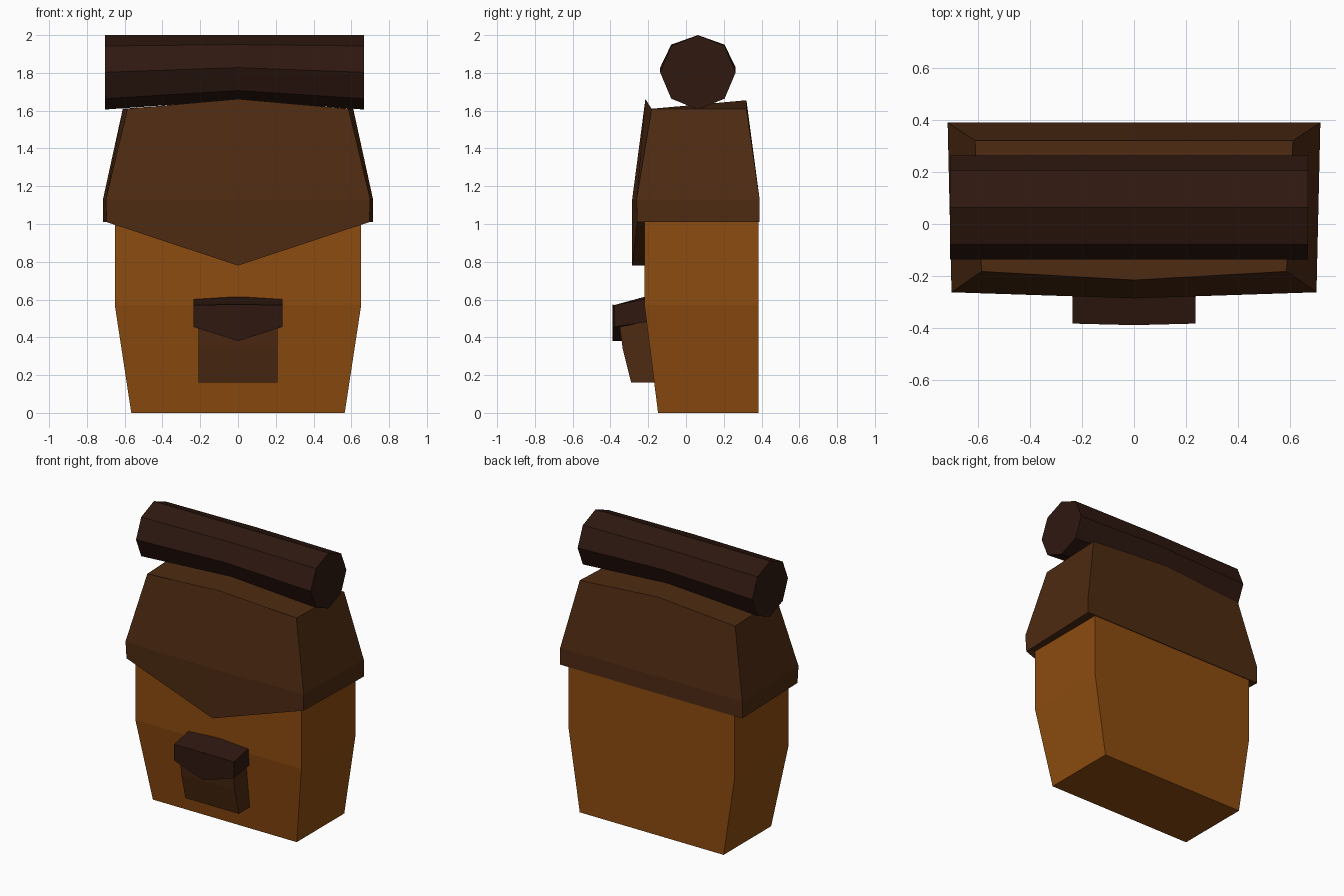
import bpy, bmesh, math

if "Cube" in bpy.data.objects:
    bpy.data.objects.remove(bpy.data.objects["Cube"])


def material(name, rgb):
    m = bpy.data.materials.new(name)
    m.diffuse_color = (*rgb, 1)
    m.use_nodes = True
    m.node_tree.nodes["Principled BSDF"].inputs["Base Color"].default_value = m.diffuse_color
    return m


canvas = material("canvas", (0.27, 0.072, 0.005))
leather = material("leather", (0.077, 0.024, 0.006))
dark = material("dark_leather", (0.028, 0.009, 0.005))


def loft(name, rings, mat):
    """Skin a closed solid through rings of equal point count."""
    bm = bmesh.new()
    loops = [[bm.verts.new(p) for p in r] for r in rings]
    n = len(loops[0])
    for a, b in zip(loops, loops[1:]):
        for i in range(n):
            j = (i + 1) % n
            bm.faces.new((a[i], a[j], b[j], b[i]))
    bm.faces.new(loops[0])
    bm.faces.new(loops[-1])
    bmesh.ops.recalc_face_normals(bm, faces=bm.faces)
    me = bpy.data.meshes.new(name)
    bm.to_mesh(me)
    bm.free()
    me.materials.append(mat)
    ob = bpy.data.objects.new(name, me)
    bpy.context.collection.objects.link(ob)
    return ob


def box_ring(x, yf, yb, z):
    return [(x, yb, z), (-x, yb, z), (-x, yf, z), (x, yf, z)]


def flap_ring(back, back_mid_z, front, mid):
    """Mirrored ring with middle points: back/front = (x, y, z), mid = (y, z)."""
    (bx, by, bz), (fx, fy, fz) = back, front
    return [(bx, by, bz), (0, by, back_mid_z), (-bx, by, bz),
            (-fx, fy, fz), (0, *mid), (fx, fy, fz)]


# Main bag
loft("bag_body", [box_ring(0.565, -0.148, 0.385, 0),
                  box_ring(0.652, -0.22, 0.385, 0.57),
                  box_ring(0.652, -0.22, 0.385, 1.1)], canvas)

# Large flap with pointed front and a rim tucked into the bag
loft("main_flap", [
    flap_ring((0.61, 0.32, 1.61), 1.655, (0.585, -0.182, 1.61), (-0.215, 1.662)),
    flap_ring((0.715, 0.39, 1.13), 1.13, (0.70, -0.262, 1.13), (-0.285, 1.13)),
    flap_ring((0.715, 0.39, 1.01), 1.01, (0.695, -0.258, 1.01), (-0.285, 0.78)),
    flap_ring((0.64, 0.38, 1.01), 1.01, (0.64, -0.21, 1.01), (-0.21, 0.78)),
], leather)

# Front pocket
loft("front_pocket", [box_ring(0.21, -0.29, -0.14, 0.16),
                      box_ring(0.21, -0.335, -0.16, 0.34),
                      box_ring(0.21, -0.36, -0.18, 0.52)], leather)

# Pocket flap
loft("pocket_flap", [
    flap_ring((0.235, -0.20, 0.605), 0.62, (0.235, -0.382, 0.57), (-0.388, 0.575)),
    flap_ring((0.235, -0.20, 0.482), 0.482, (0.235, -0.382, 0.455), (-0.388, 0.38)),
    flap_ring((0.20, -0.20, 0.482), 0.482, (0.20, -0.335, 0.455), (-0.335, 0.38)),
], dark)


# Bedroll: octagonal roll whose underside lifts at the middle
def roll_ring(x, lift):
    pts = []
    for i in range(8):
        a = math.tau * i / 8
        dz = 0.197 * math.cos(a)
        sag = lift * (0.5 - 0.5 * math.cos(a))
        pts.append((x, 0.063 + 0.2 * math.sin(a), 1.803 + dz + sag))
    return pts


loft("bedroll", [roll_ring(-0.705, 0), roll_ring(0, 0.05),
                 roll_ring(0.667, 0)], dark)
